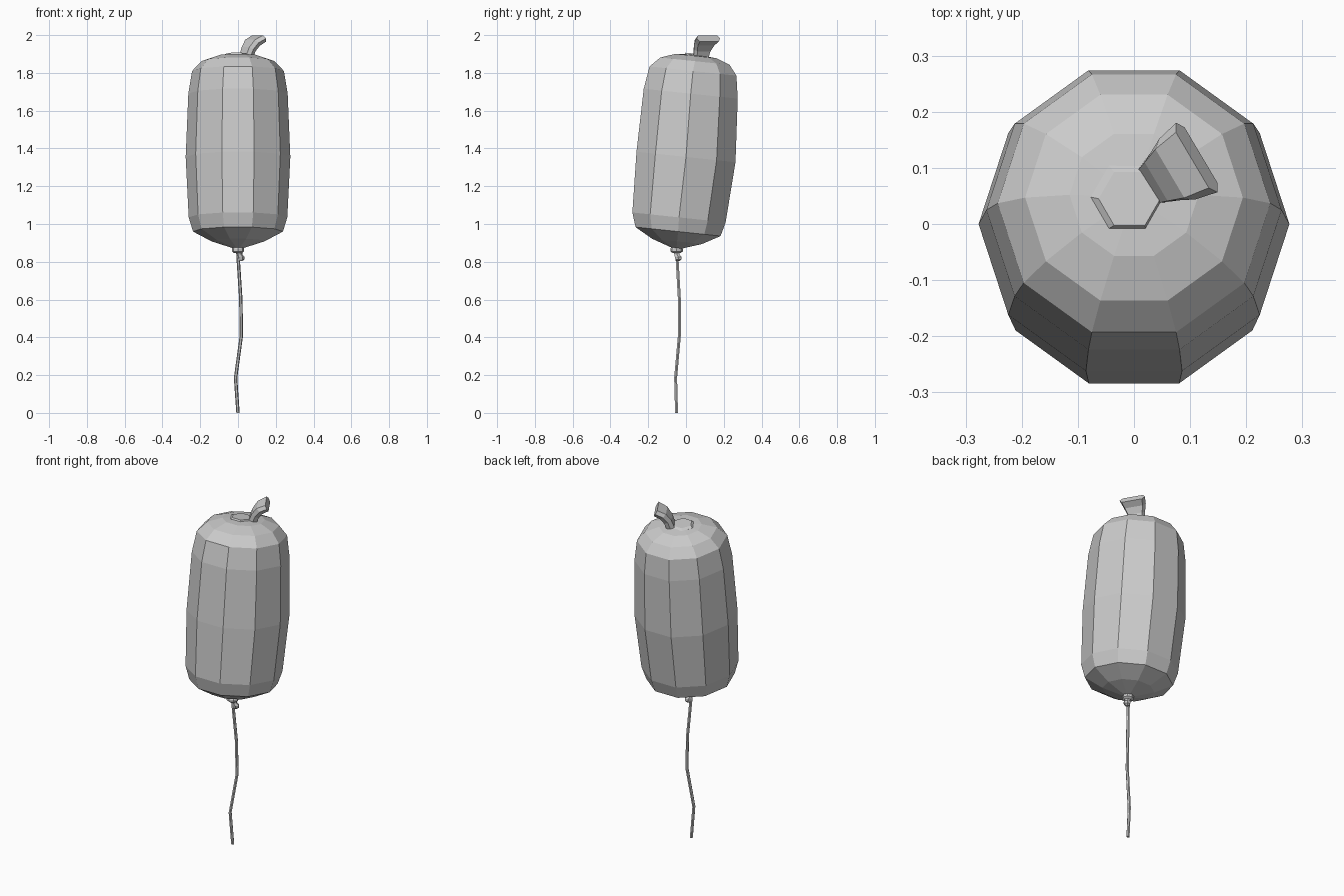
import bpy
import bmesh
from math import cos, sin, pi, radians
from mathutils import Vector

default = bpy.data.objects.get("Cube")
if default:
    bpy.data.objects.remove(default, do_unlink=True)

grey = bpy.data.materials.new("plain grey")
grey.use_nodes = True
grey.diffuse_color = (0.6, 0.6, 0.6, 1)
bsdf = next(n for n in grey.node_tree.nodes if n.type == "BSDF_PRINCIPLED")
bsdf.inputs["Base Color"].default_value = grey.diffuse_color

TILT = radians(6)


def loft(name, rings):
    """Skin a list of point rings into a closed flat-shaded object."""
    bm = bmesh.new()
    loops = [[bm.verts.new(p) for p in ring] for ring in rings]
    for low, high in zip(loops, loops[1:]):
        for i in range(len(low)):
            j = (i + 1) % len(low)
            bm.faces.new((low[i], low[j], high[j], high[i]))
    bm.faces.new(loops[0][::-1])
    bm.faces.new(loops[-1])
    bmesh.ops.recalc_face_normals(bm, faces=bm.faces)
    mesh = bpy.data.meshes.new(name)
    bm.to_mesh(mesh)
    bm.free()
    mesh.materials.append(grey)
    obj = bpy.data.objects.new(name, mesh)
    bpy.context.collection.objects.link(obj)
    return obj


def ring(x, y, z, r, sides, tilt=0.0):
    """Regular polygon whose plane leans back by the tilt angle."""
    angles = [2 * pi * i / sides for i in range(sides)]
    return [(x + r * cos(a), y + r * sin(a) * cos(tilt), z - r * sin(a) * sin(tilt))
            for a in angles]


def tube(name, points, sides):
    """Polygon tube through (x, y, z, radius) points."""
    return loft(name, [ring(*p, sides) for p in points])


# Leaning ten-sided body: centre y, centre z, radius
body = [(-0.05, 0.873, 0.03), (-0.047, 0.908, 0.14), (-0.042, 0.96, 0.238),
        (-0.037, 1.035, 0.261), (0, 1.355, 0.277), (0.025, 1.69, 0.263),
        (0.037, 1.81, 0.243), (0.047, 1.862, 0.194), (0.052, 1.889, 0.115),
        (0.05, 1.894, 0.05)]
loft("balloon_body", [ring(0, y, z, r, 10, TILT) for y, z, r in body])

# Low six-sided plug on the crown
loft("crown_plug", [ring(-0.012, 0.048, 1.88, 0.065, 6, TILT),
                    ring(-0.012, 0.048, 1.893, 0.065, 6, TILT),
                    ring(-0.008, 0.045, 1.902, 0.055, 6, TILT)])

# Flattened stem that widens and bends outward
out = Vector((0.86, 0.51, 0))
side = Vector((-0.51, 0.86, 0))
section = [(1, 0), (0.8, 1), (-0.8, 1), (-1, 0), (-0.8, -1), (0.8, -1)]
stem = []
# reach, height, half width, half thickness, bend
for reach, z, w, t, bend in [(0.012, 1.875, 0.042, 0.022, 20),
                             (0.03, 1.925, 0.05, 0.022, 30),
                             (0.055, 1.96, 0.063, 0.022, 45),
                             (0.095, 1.982, 0.072, 0.019, 62)]:
    a = radians(bend)
    up = Vector((0, 0, 1)) * sin(a) - out * cos(a)
    centre = Vector((0.03, 0.07, z)) + out * reach
    stem.append([centre + side * w * u + up * t * v for u, v in section])
loft("stem", stem)

# Tied neck: collar and crooked knot below it
tube("neck_collar", [(0, -0.05, 0.88, 0.026, 8), (0, -0.05, 0.868, 0.033, 8),
                     (0, -0.05, 0.855, 0.033, 8), (0, -0.05, 0.846, 0.02, 8)]
     and [(0, -0.05, 0.88, 0.026), (0, -0.05, 0.868, 0.033),
          (0, -0.05, 0.855, 0.033), (0, -0.05, 0.846, 0.02)], 8)
tube("knot", [(0.004, -0.05, 0.852, 0.018), (0.008, -0.047, 0.838, 0.016),
              (0.014, -0.042, 0.826, 0.02), (0.015, -0.04, 0.812, 0.018),
              (0.012, -0.042, 0.803, 0.01)], 6)

# Hanging string
tube("string", [(0, -0.05, 0, 0.009), (-0.013, -0.055, 0.185, 0.009),
                (0.018, -0.035, 0.41, 0.009), (0.015, -0.035, 0.6, 0.009),
                (0, -0.048, 0.83, 0.009)], 6)
